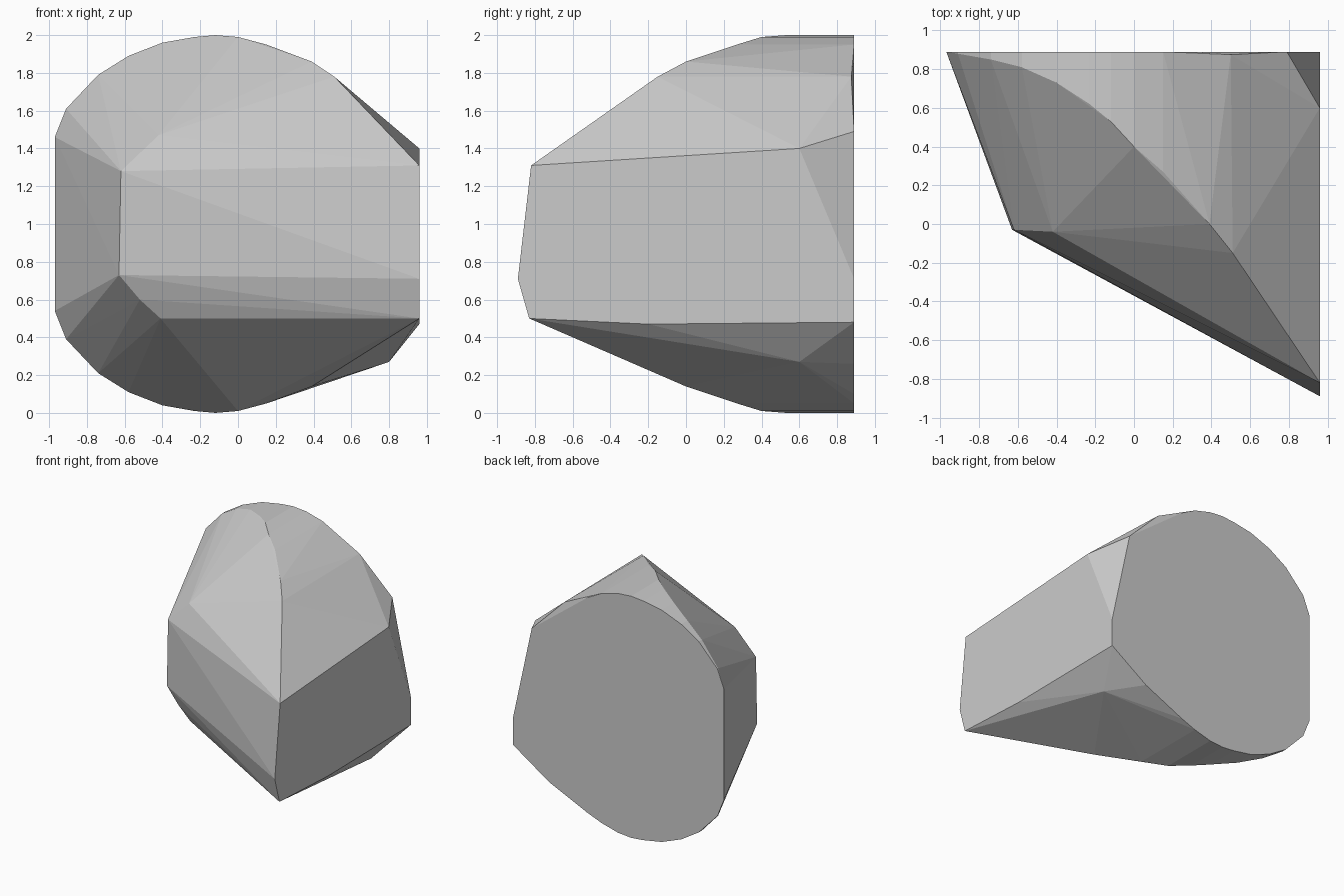
import bpy
import bmesh
import math

default_cube = bpy.data.objects.get("Cube")
if default_cube:
    bpy.data.objects.remove(default_cube, do_unlink=True)


def flat_material(name, colour):
    mat = bpy.data.materials.new(name)
    mat.use_nodes = True
    mat.diffuse_color = colour
    mat.node_tree.nodes["Principled BSDF"].inputs["Base Color"].default_value = colour
    return mat


def mirrored(points, height=2.0):
    """Repeat upper points below the middle height."""
    return points + [(x, y, height - z) for x, y, z in points]


BACK = 0.89    # flat rear face
SIDE = 0.96    # flat side wall

# Rounded ridge sweeping from the rear corner to the front
ridge = [(-0.97, BACK, 1.46), (-0.91, 0.88, 1.61), (-0.74, 0.85, 1.79),
         (-0.58, 0.81, 1.89), (-0.4, 0.73, 1.96), (-0.23, 0.62, 1.99),
         (-0.12, 0.53, 2.0), (0, 0.4, 1.99), (0.15, 0.27, 1.95),
         (0.39, 0, 1.86)]
points = mirrored(ridge)

# The rounded part of the ridge runs straight to the rear face
points += mirrored([(x, BACK, z) for x, y, z in ridge if x < 0.3])

# Upper shoulder and chamfered rear corner
points += [(0.51, -0.15, 1.78), (0.5, 0.875, 1.78), (0.28, BACK, 1.88),
           (0.79, BACK, 1.49), (SIDE, 0.6, 1.4)]

# Slanted front panel with bevelled ends
points += [(-0.62, -0.03, 1.28), (-0.63, -0.03, 0.73), (-0.42, -0.04, 1.47),
           (-0.41, -0.04, 0.5), (-0.52, -0.035, 0.6)]

# Side wall outline
points += [(SIDE, y, z) for y, z in [(-0.82, 1.31), (-0.89, 0.71), (-0.83, 0.5),
                                     (-0.2, 0.47), (BACK, 0.48), (BACK, 0.71)]]

# Lower rear corner
points += [(0.8, 0.6, 0.27), (0.63, BACK, 0.26), (0.28, BACK, 0.1)]

# Wrap the outline points in one faceted solid
bm = bmesh.new()
for p in points:
    bm.verts.new(p)
hull = bmesh.ops.convex_hull(bm, input=bm.verts)
spare = {v for v in hull["geom_interior"] + hull["geom_unused"]
         if isinstance(v, bmesh.types.BMVert)}
bmesh.ops.delete(bm, geom=list(spare), context="VERTS")
bmesh.ops.dissolve_limit(bm, angle_limit=math.radians(0.5),
                         verts=bm.verts, edges=bm.edges)
bmesh.ops.recalc_face_normals(bm, faces=bm.faces)

mesh = bpy.data.meshes.new("faceted_block")
bm.to_mesh(mesh)
bm.free()
mesh.materials.append(flat_material("plain_grey", (0.6, 0.6, 0.6, 1)))
block = bpy.data.objects.new("faceted_block", mesh)
bpy.context.collection.objects.link(block)
